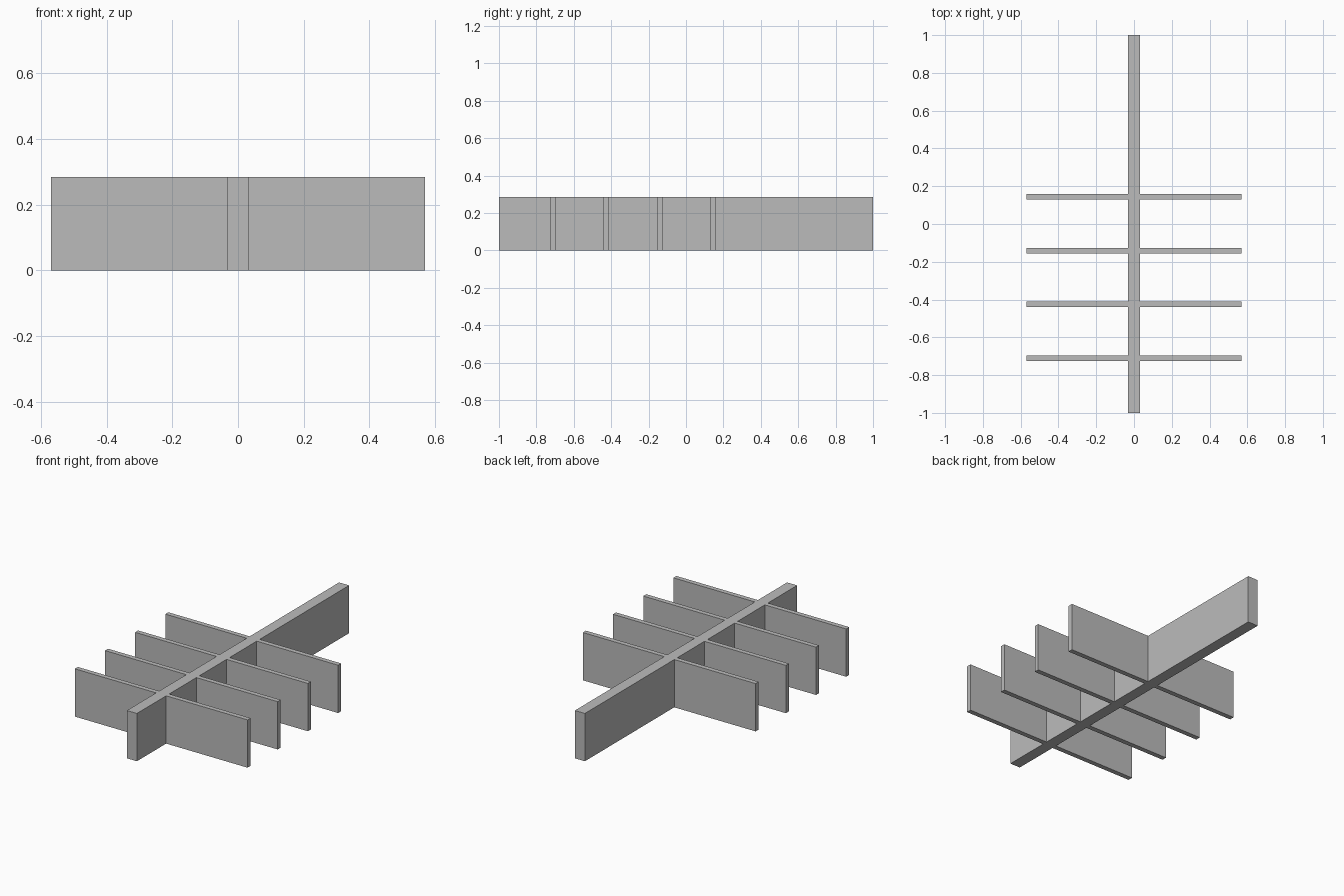
import bpy
import bmesh

cube = bpy.data.objects.get("Cube")
if cube:
    bpy.data.objects.remove(cube, do_unlink=True)

HEIGHT = 0.285
HALF_LENGTH = 1.0
SPINE_HALF = 0.033
FIN_REACH = 0.57
FIN_HALF = 0.0143
FIN_SPACING = 0.2845
FIRST_FIN = -0.71
FIN_COUNT = 4

# Plain grey material
grey = bpy.data.materials.new("plain grey")
grey.use_nodes = True
colour = (0.5, 0.5, 0.5, 1)
grey.diffuse_color = colour
grey.node_tree.nodes["Principled BSDF"].inputs["Base Color"].default_value = colour

# Outline of one side of the spine with its fins, front to back
side = [(SPINE_HALF, -HALF_LENGTH)]
for i in range(FIN_COUNT):
    y = FIRST_FIN + i * FIN_SPACING
    side += [(SPINE_HALF, y - FIN_HALF), (FIN_REACH, y - FIN_HALF),
             (FIN_REACH, y + FIN_HALF), (SPINE_HALF, y + FIN_HALF)]
side.append((SPINE_HALF, HALF_LENGTH))

# Mirror the outline to close it, then raise it into a solid
outline = side + [(-x, y) for x, y in reversed(side)]
bm = bmesh.new()
base = bm.faces.new([bm.verts.new((x, y, 0)) for x, y in outline])
raised = bmesh.ops.extrude_face_region(bm, geom=[base], use_keep_orig=True)
top = [v for v in raised["geom"] if isinstance(v, bmesh.types.BMVert)]
bmesh.ops.translate(bm, verts=top, vec=(0, 0, HEIGHT))
bmesh.ops.recalc_face_normals(bm, faces=bm.faces)

mesh = bpy.data.meshes.new("spine_with_cross_fins")
bm.to_mesh(mesh)
bm.free()
mesh.materials.append(grey)
frame = bpy.data.objects.new("spine_with_cross_fins", mesh)
bpy.context.collection.objects.link(frame)
